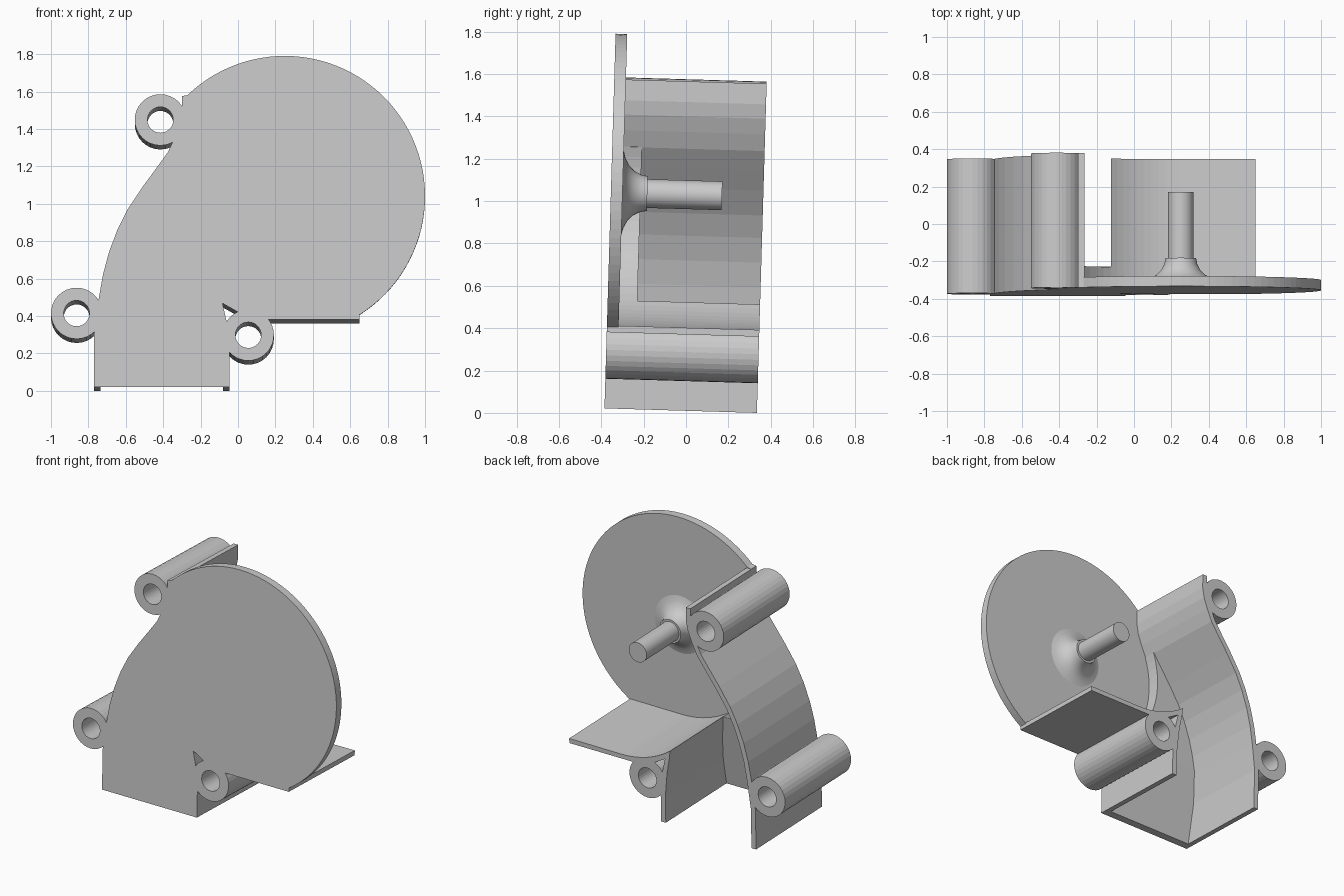
import bpy, bmesh
from math import sin, cos, pi, radians, sqrt, atan2
from mathutils import Matrix

if "Cube" in bpy.data.objects:
    bpy.data.objects.remove(bpy.data.objects["Cube"])

DEPTH, PLATE, STEP = 0.72, 0.055, 0.14
CX, CZ, R, R_IN = 0.25, 1.02, 0.75, 0.63

# the whole model leans back slightly
LEAN = Matrix.Translation((0, -0.385, 0.0214)) @ Matrix.Rotation(radians(-1.7), 4, 'X')


def finish(bm, name):
    bmesh.ops.recalc_face_normals(bm, faces=bm.faces)
    bm.transform(LEAN)
    me = bpy.data.meshes.new(name)
    bm.to_mesh(me)
    bm.free()
    ob = bpy.data.objects.new(name, me)
    bpy.context.collection.objects.link(ob)
    return ob


def prism(name, pts, y0, y1):
    """Extrude an (x, z) outline along y; y1 may be a function of z."""
    back = y1 if callable(y1) else (lambda z: y1)
    bm = bmesh.new()
    a = [bm.verts.new((x, y0, z)) for x, z in pts]
    b = [bm.verts.new((x, back(z), z)) for x, z in pts]
    bm.faces.new(a)
    bm.faces.new(b[::-1])
    for i in range(len(pts)):
        j = (i + 1) % len(pts)
        bm.faces.new((a[i], b[i], b[j], a[j]))
    return finish(bm, name)


def lathe(name, cx, cz, prof, n=32, closed=False):
    """Spin (radius, y) points around a y axis."""
    bm = bmesh.new()
    rings = [[bm.verts.new((cx + r * cos(2 * pi * i / n), y, cz + r * sin(2 * pi * i / n)))
              for i in range(n)] for r, y in prof]
    pairs = list(zip(rings, rings[1:]))
    if closed:
        pairs.append((rings[-1], rings[0]))
    else:
        bm.faces.new(rings[0])
        bm.faces.new(rings[-1])
    for p, q in pairs:
        for i in range(n):
            j = (i + 1) % n
            bm.faces.new((p[i], p[j], q[j], q[i]))
    return finish(bm, name)


def arc(r, a0, a1, n):
    return [(CX + r * cos(a0 + (a1 - a0) * i / n), CZ + r * sin(a0 + (a1 - a0) * i / n))
            for i in range(n + 1)]


def ang(x, z):
    return atan2(z - CZ, x - CX)


def offset(pts, t):
    """Shift a polyline sideways to its right."""
    out = []
    for i in range(len(pts)):
        (x0, z0), (x1, z1) = pts[max(i - 1, 0)], pts[min(i + 1, len(pts) - 1)]
        d = sqrt((x1 - x0) ** 2 + (z1 - z0) ** 2)
        out.append((pts[i][0] + (z1 - z0) / d * t, pts[i][1] - (x1 - x0) / d * t))
    return out


# shared outlines
left = [(-0.77, 0), (-0.77, 0.28), (-0.745, 0.47), (-0.722, 0.6), (-0.69, 0.72),
        (-0.645, 0.84), (-0.59, 0.95), (-0.51, 1.07), (-0.44, 1.165), (-0.375, 1.255),
        (-0.34, 1.33), (-0.312, 1.4), (-0.3, 1.46), (-0.3, 1.555)]
right = [(-0.045, 0), (-0.045, 0.18), (-0.06, 0.345), (-0.083, 0.447)]
under = [(0.0, 0.4), (0.1, 0.36), (0.65, 0.36)]

# front plate with disc and outlet
disc = arc(R, ang(0.65, 0.385), ang(-0.265, 1.555), 56)
prism("front_plate", right + under + disc + left[::-1], 0, PLATE)

# curved left wall
inner = offset(left, 0.035)
inner[-1] = (-0.265, 1.555)
prism("left_wall", left + inner[::-1], PLATE, DEPTH)

# right outlet wall joined to the curved shelf
a_tip = ang(-0.125, 0.51)
shelf = arc(R_IN, -pi / 2, a_tip, 10)
prism("right_wall_and_shelf",
      right + under + [(0.65, 0.392)] + shelf + [(-0.115, 0.45), (-0.096, 0.345), (-0.08, 0.18), (-0.08, 0)],
      PLATE, DEPTH)

# raised outlet floor around the disc, ramping down to the opening
tip = shelf[-1]
prism("outlet_ramp", [(-0.75, 0), (-0.06, 0), (-0.06, 0.18), (-0.08, 0.345), tip, (-0.725, tip[1])],
      0.03, lambda z: PLATE + 0.002 + (STEP - PLATE) * z / tip[1])
step = arc(R_IN, a_tip, ang(-0.345, 1.24) - 2 * pi if ang(-0.345, 1.24) > 0 else ang(-0.345, 1.24), 16)
side = offset([p for p in left if 0.55 < p[1] < 1.27], 0.015)
prism("outlet_floor", step + side[::-1] + [(-0.725, tip[1])], 0.03, STEP)

# mounting tubes
for name, x, z in (("upper_tube", -0.415, 1.428), ("left_tube", -0.863, 0.393), ("right_tube", 0.055, 0.277)):
    lathe(name, x, z, [(0.137, 0), (0.137, DEPTH), (0.069, DEPTH), (0.069, 0)], closed=True)

# spindle with flared foot
spindle = lathe("spindle", CX, CZ, [(0.2, 0.04), (0.2, PLATE), (0.165, 0.064), (0.13, 0.083), (0.105, 0.108),
                                    (0.088, 0.14), (0.082, 0.172), (0.068, 0.172), (0.068, 0.525)], 40)
bpy.context.view_layer.objects.active = spindle
spindle.select_set(True)
bpy.ops.object.shade_smooth_by_angle(angle=radians(30))
